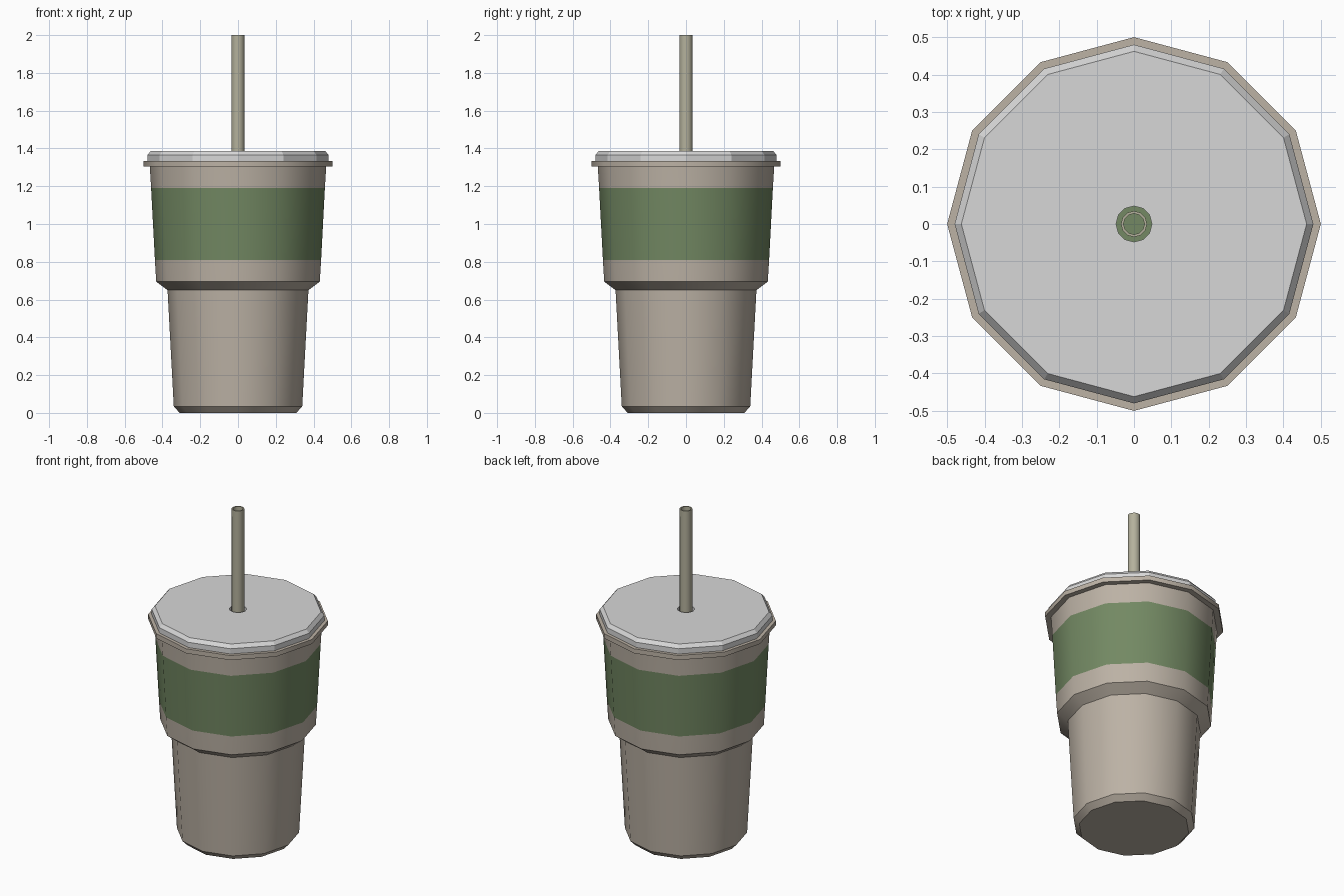
import bpy, bmesh, math

if "Cube" in bpy.data.objects:
    bpy.data.objects.remove(bpy.data.objects["Cube"])


def material(name, srgb):
    lin = [(c / 255 / 12.92) if c / 255 < 0.04045 else ((c / 255 + 0.055) / 1.055) ** 2.4 for c in srgb]
    m = bpy.data.materials.new(name)
    m.diffuse_color = (*lin, 1)
    m.use_nodes = True
    m.node_tree.nodes["Principled BSDF"].inputs["Base Color"].default_value = m.diffuse_color
    return m


BEIGE = material("warm_beige", (188, 178, 165))
GREEN = material("leaf_green", (115, 137, 99))
GREY = material("lid_grey", (215, 215, 215))
STRAW = material("straw_olive_beige", (180, 177, 156))


def lathe(name, profile, mats, sides=12, closed=False, caps=(), rule=None, smooth=True):
    """Revolve (radius, z) points, listed from bottom to top on the outside."""
    bm = bmesh.new()
    rings = [[bm.verts.new((r * math.cos(2 * math.pi * i / sides),
                            r * math.sin(2 * math.pi * i / sides), z))
              for i in range(sides)] for r, z in profile]
    n = len(rings)
    for k in range(n if closed else n - 1):
        a, b = rings[k], rings[(k + 1) % n]
        for i in range(sides):
            j = (i + 1) % sides
            f = bm.faces.new((a[i], a[j], b[j], b[i]))
            if rule:
                f.material_index = rule(f.calc_center_median())
    for c in caps:
        bm.faces.new(rings[c])
    bmesh.ops.recalc_face_normals(bm, faces=bm.faces[:])
    me = bpy.data.meshes.new(name)
    bm.to_mesh(me)
    bm.free()
    for m in mats:
        me.materials.append(m)
    ob = bpy.data.objects.new(name, me)
    bpy.context.collection.objects.link(ob)
    if smooth:
        bpy.ops.object.select_all(action='DESELECT')
        ob.select_set(True)
        bpy.context.view_layer.objects.active = ob
        bpy.ops.object.shade_smooth_by_angle(angle=math.radians(32))
    return ob


# Stepped tumbler with a green band and projecting rim
lathe("cup_body",
      [(0.308, 0), (0.34, 0.033), (0.373, 0.65), (0.433, 0.695), (0.44, 0.81),
       (0.46, 1.19), (0.467, 1.305), (0.50, 1.305), (0.50, 1.333), (0.44, 1.333)],
      [BEIGE, GREEN], caps=(0,), rule=lambda c: 1 if 0.81 < c.z < 1.19 else 0)

# Bevelled lid with a straw hole
lathe("lid",
      [(0.048, 1.333), (0.48, 1.333), (0.48, 1.365), (0.462, 1.386), (0.048, 1.386)],
      [GREY], closed=True, smooth=False)

# Green drink seen through the hole
lathe("drink_surface", [(0.43, 1.15), (0.435, 1.16)], [GREEN], caps=(0, 1), smooth=False)

# Hollow straw
lathe("straw",
      [(0.035, 1.1), (0.035, 2.0), (0.028, 2.0), (0.028, 1.1)],
      [STRAW], closed=True)
